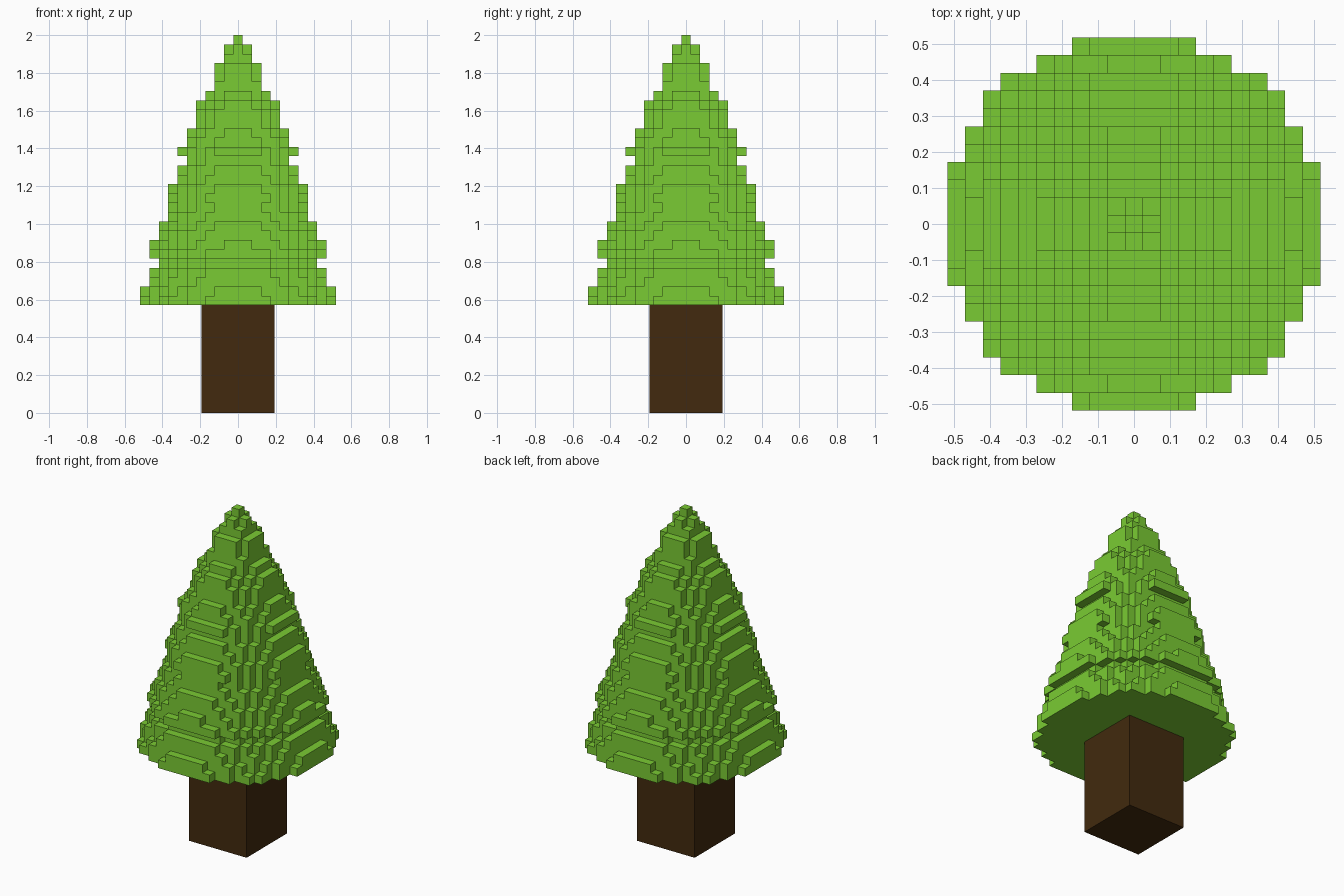
import bpy, bmesh
from mathutils import Vector

cube = bpy.data.objects.get("Cube")
if cube:
    bpy.data.objects.remove(cube)

VOXEL = 0.0493
TRUNK_HEIGHT = 0.57
TRUNK_HALF = 0.193

# Disc radius of each foliage layer in voxels, one row per tier of branches
RADII = [10.7, 10.3, 9.9, 9.5, 8.9,
         9.6, 9.2, 8.8, 8.4, 7.9, 7.5,
         7.8, 7.4, 6.9, 6.5, 5.9,
         6.4, 5.7, 5.3, 4.9, 4.5, 4.2,
         3.3, 2.9, 2.5, 2.3, 1.5, 1.2, 0.5]


def make_material(name, color):
    mat = bpy.data.materials.new(name)
    mat.use_nodes = True
    mat.diffuse_color = color
    mat.node_tree.nodes["Principled BSDF"].inputs["Base Color"].default_value = color
    return mat


def add_object(name, bm, mat):
    mesh = bpy.data.meshes.new(name)
    bm.to_mesh(mesh)
    bm.free()
    mesh.materials.append(mat)
    obj = bpy.data.objects.new(name, mesh)
    bpy.context.collection.objects.link(obj)
    return obj


def shift(cell, axis, amount):
    moved = list(cell)
    moved[axis] += amount
    return tuple(moved)


def voxel_skin(bm, cells):
    """Cover the outside of a voxel set, joining each row of exposed sides into one quad."""
    for axis in range(3):
        run = 1 if axis == 0 else 0        # direction in which rows are joined
        rise = 3 - axis - run
        for sign in (-1, 1):
            exposed = {c for c in cells if shift(c, axis, sign) not in cells}
            for cell in exposed:
                if shift(cell, run, -1) in exposed:
                    continue
                end = cell
                while shift(end, run, 1) in exposed:
                    end = shift(end, run, 1)
                low = Vector(cell)
                if sign > 0:
                    low[axis] += 1
                along, up = Vector((0, 0, 0)), Vector((0, 0, 0))
                along[run] = end[run] - cell[run] + 1
                up[rise] = 1
                corners = [low, low + along, low + along + up, low + up]
                if along.cross(up)[axis] * sign < 0:
                    corners.reverse()
                bm.faces.new([bm.verts.new(c) for c in corners])


# Trunk: a square post
bm = bmesh.new()
bmesh.ops.create_cube(bm, size=1)
for v in bm.verts:
    v.co = (v.co.x * 2 * TRUNK_HALF, v.co.y * 2 * TRUNK_HALF,
            (v.co.z + 0.5) * TRUNK_HEIGHT)
add_object("trunk", bm, make_material("dark brown bark", (0.054, 0.0232, 0.0044, 1)))

# Foliage: stacked voxel discs
cells = set()
for layer, radius in enumerate(RADII):
    reach = range(-int(radius), int(radius) + 1)
    cells.update((x, y, layer) for x in reach for y in reach
                 if x * x + y * y <= radius * radius)

bm = bmesh.new()
voxel_skin(bm, cells)
for v in bm.verts:
    v.co = ((v.co.x - 0.5) * VOXEL, (v.co.y - 0.5) * VOXEL,
            TRUNK_HEIGHT + v.co.z * VOXEL)
bmesh.ops.remove_doubles(bm, verts=bm.verts[:], dist=0.0005)
add_object("foliage", bm, make_material("leaf green", (0.195, 0.597, 0.033, 1)))
